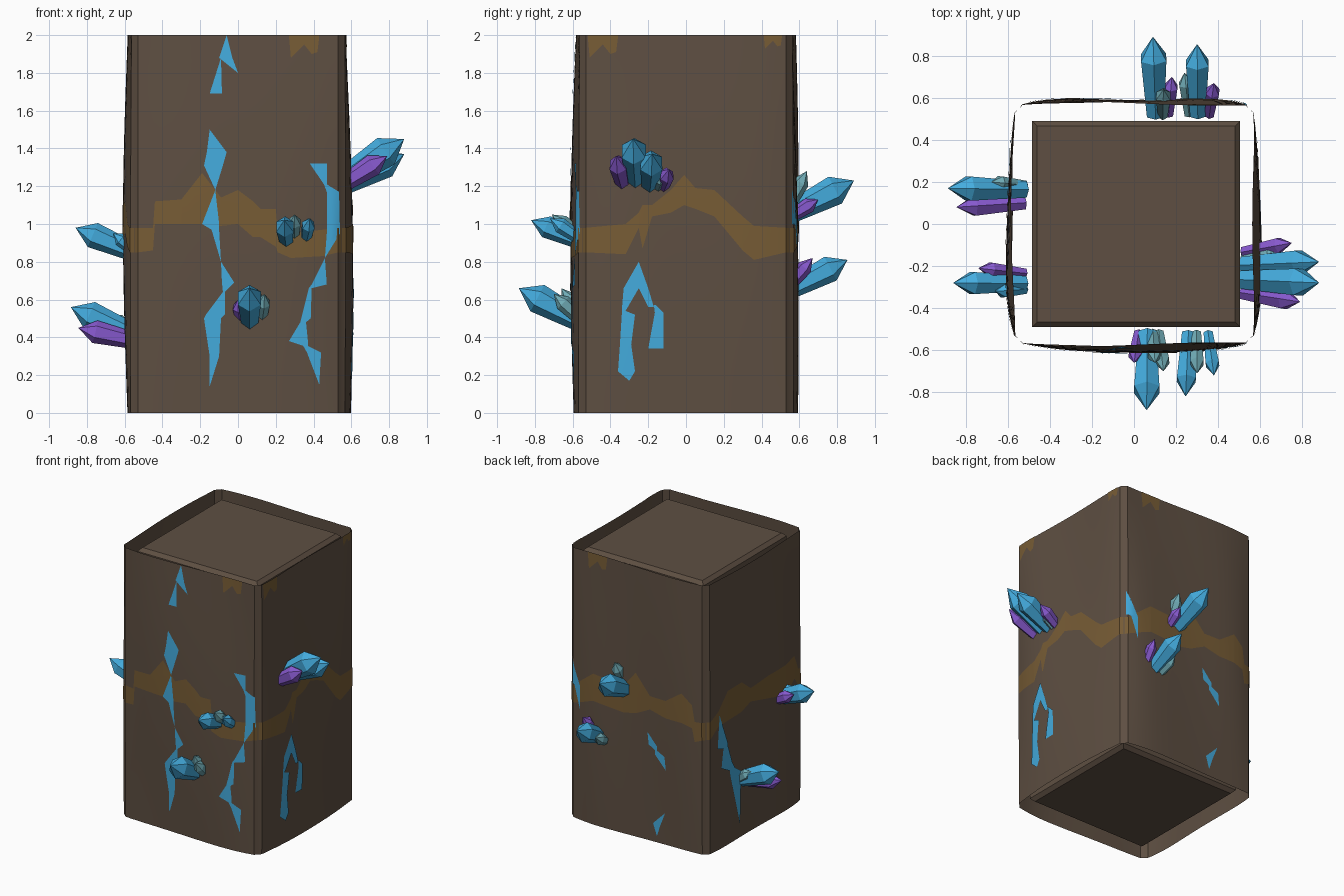
import bpy, bmesh, math
from mathutils import Matrix, Vector

if "Cube" in bpy.data.objects:
    bpy.data.objects.remove(bpy.data.objects["Cube"])


def material(name, red, green, blue):
    def linear(v):
        v /= 255
        return ((v + 0.055) / 1.055) ** 2.4
    colour = (linear(red), linear(green), linear(blue), 1)
    mat = bpy.data.materials.new(name)
    mat.use_nodes = True
    mat.diffuse_color = colour
    mat.node_tree.nodes["Principled BSDF"].inputs["Base Color"].default_value = colour
    return mat


rock = material("brown rock", 94, 79, 66)
ore = material("gold ore", 119, 92, 53)
blue = material("blue crystal", 68, 172, 222)
purple = material("purple crystal", 136, 90, 208)
teal = material("pale teal crystal", 112, 172, 182)

FLAT, CORNER, HEIGHT = 0.53, 0.547, 2.0
SIDES = ("front", "left", "back", "right")
FRONT, LEFT, BACK, RIGHT = range(len(SIDES))


def finish(bm, name, mat, smooth=False):
    mesh = bpy.data.meshes.new(name)
    bm.to_mesh(mesh)
    bm.free()
    mesh.materials.append(mat)
    obj = bpy.data.objects.new(name, mesh)
    bpy.context.collection.objects.link(obj)
    for poly in mesh.polygons:
        poly.use_smooth = smooth
    return obj


def side_point(side, u, z, depth):
    """Point given by position along a side, height and distance outward."""
    return Matrix.Rotation(side * math.pi / 2, 3, 'Z') @ Vector((u, -depth, z))


def wall_point(side, u, z, lift=0.0):
    """Point on the gently bulging wall of one side, with chamfered corners."""
    fade = 1 - min(1, abs(u) / CORNER) ** 4
    bulge = 0.016 + 0.011 * math.sin(4 * u + 1.7 * side + 1.5 * z)
    bulge += 0.02 * math.sin(math.pi * z / HEIGHT) + 0.007 * (1 - z)
    depth = CORNER + (CORNER - FLAT) - max(0, abs(u) - FLAT) + fade * bulge + lift
    return side_point(side, u, z, depth)


# Outer rock shell, open at both ends
bm = bmesh.new()
columns = [-CORNER] + [FLAT * (i / 10 - 1) for i in range(21)]
around = [(side, u) for side in range(len(SIDES)) for u in columns]
rows = [[bm.verts.new(wall_point(side, u, HEIGHT * r / 24)) for side, u in around]
        for r in range(25)]
for low, high in zip(rows, rows[1:]):
    for i in range(len(around)):
        j = (i + 1) % len(around)
        bm.faces.new((low[i], low[j], high[j], high[i]))
shell = finish(bm, "rock_shell", rock, True)
bpy.context.view_layer.objects.active = shell
shell.select_set(True)
bpy.ops.object.shade_smooth_by_angle(angle=math.radians(30))
shell.select_set(False)

# Inner block, bevelled around its top and bottom
bm = bmesh.new()
bmesh.ops.create_cube(bm, size=1, matrix=Matrix.Translation((0.01, 0, 1))
                      @ Matrix.Diagonal((0.99, 0.98, 1.96, 1)))
rims = [e for e in bm.edges if abs(e.verts[0].co.z - e.verts[1].co.z) < 0.1]
bmesh.ops.bevel(bm, geom=rims, offset=0.025, segments=1, affect='EDGES')
finish(bm, "inner_block", rock)


def inlay(name, side, stations, mat, lift, upright=False):
    """Thin painted band that follows a wall; each station is (along, start, end)."""
    bm = bmesh.new()
    for (a, b, c), (d, e, f) in zip(stations, stations[1:]):
        corners = dict.fromkeys([(a, b), (d, e), (d, f), (a, c)])
        face = bm.faces.new([bm.verts.new((w, v, 0) if upright else (v, w, 0))
                             for v, w in corners])
        face.normal_update()
        if face.normal.z < 0:
            face.normal_flip()
    bmesh.ops.triangulate(bm, faces=bm.faces[:])
    bmesh.ops.subdivide_edges(bm, edges=bm.edges[:], cuts=2, use_grid_fill=True)
    for v in bm.verts:
        v.co = wall_point(side, v.co.x, v.co.y, lift)
    finish(bm, f"{SIDES[side]}_{name}", mat, True)


def ore_seam(side, *stations):
    """Seam across a whole side, meeting its neighbours at the corners."""
    ends = [(sign * u, .85, .98) for sign, u in
            ((-1, CORNER), (-1, FLAT), (1, FLAT), (1, CORNER))]
    inlay("ore_seam", side, ends[:2] + list(stations) + ends[2:], ore, 0.003)


def ore_drip(side, centre, size):
    """Two-pronged gold drip hanging from the top rim."""
    prongs = zip((-.8, -.7, 0, .4, .7, .8), (.1, 1.2, .5, 1, .9, .1))
    inlay("ore_drip", side, [(centre + size * du, HEIGHT - size * drop, HEIGHT)
                             for du, drop in prongs], ore, 0.003)


def crack(side, *stations):
    """Chain of shards; each station is (height, left edge, right edge)."""
    inlay("crack_shards", side, stations, blue, 0.006, upright=True)


# Gold ore
ore_seam(FRONT, (-.45, .86, .98), (-.44, 1, 1.12), (-.3, 1, 1.13), (-.19, 1, 1.27),
         (-.09, .99, 1.14), (0, 1, 1.18), (.08, .93, 1.12), (.12, .93, 1.08),
         (.2, .88, 1.08), (.21, .85, .98), (.28, .82, .95), (.45, .83, .97))
ore_seam(LEFT, (-.32, .84, 1), (-.25, .98, 1.06), (-.23, .87, 1.1), (-.18, 1.04, 1.1),
         (-.08, 1.06, 1.18), (-.01, 1.1, 1.26), (.05, 1.08, 1.19), (.15, 1.04, 1.18),
         (.3, .86, 1.04), (.36, .81, .99))
ore_seam(BACK, (-.35, .92, 1.12), (-.1, .9, 1.1), (0, .92, 1.22), (.12, .98, 1.08),
         (.25, .95, 1.08), (.38, .95, 1.17), (.46, .93, 1.1), (.48, .83, .98))
ore_seam(RIGHT, (-.45, .92, 1.03), (-.35, .93, 1.15), (-.2, .94, 1.16), (-.1, .98, 1.08),
         (.1, .93, 1.1), (.3, .88, 1.1), (.42, .95, 1.12), (.48, .88, 1))
for side, centre, size in ((FRONT, .35, .1), (LEFT, -.44, .1), (LEFT, .46, .06),
                           (BACK, -.33, .1)):
    ore_drip(side, centre, size)

# Blue cracks
crack(FRONT, (2, -.06, -.06), (1.88, -.1, -.03), (1.8, 0, 0))
crack(FRONT, (1.88, -.09, -.09), (1.69, -.15, -.085))
crack(FRONT, (1.5, -.15, -.15), (1.38, -.165, -.06), (1.31, -.18, -.08),
      (1.18, -.12, -.12), (1, -.19, -.1), (.97, -.14, -.1), (.8, -.09, -.09),
      (.69, -.085, -.02), (.64, -.08, -.07), (.52, -.17, -.07), (.5, -.18, -.09),
      (.3, -.15, -.1), (.14, -.15, -.15))
crack(FRONT, (1.32, .38, .47), (1.21, .455, .47), (1.17, .47, .535), (.95, .47, .54),
      (.82, .46, .46), (.68, .39, .47), (.66, .375, .39), (.5, .335, .385),
      (.48, .33, .36), (.38, .27, .37), (.355, .345, .37), (.32, .365, .44),
      (.15, .43, .43))
crack(LEFT, (.8, -.25, -.25), (.66, -.33, -.25), (.54, -.34, -.32), (.52, -.34, -.27),
      (.36, -.35, -.29), (.22, -.36, -.27), (.17, -.3, -.3))
crack(LEFT, (.8, -.25, -.25), (.66, -.25, -.2), (.56, -.2, -.17))
crack(LEFT, (.57, -.17, -.16), (.53, -.165, -.12), (.34, -.2, -.12))
crack(BACK, (1.18, -.54, -.54), (1, -.54, -.46), (.99, -.51, -.46), (.83, -.46, -.46))
crack(BACK, (.81, .1, .1), (.72, .11, .18), (.69, .16, .18), (.66, .16, .24),
      (.56, .25, .25))
crack(BACK, (.24, .24, .24), (.14, .14, .2), (.05, .17, .17))
crack(RIGHT, (1, -.44, -.44), (.76, -.46, -.35), (.74, -.4, -.35), (.6, -.42, -.3),
      (.55, -.33, -.27), (.5, -.32, -.2), (.1, -.2, -.2))


def crystal(name, mat, base, tip):
    """Six-sided shaft, deeper than wide, that flares upward and ends in a point."""
    axis = tip - base
    radius = max(0.034, 0.19 * axis.length ** 1.2)
    shaft, point = axis.length * 0.73, axis.length * 0.27
    bm = bmesh.new()
    bmesh.ops.create_cone(bm, cap_ends=True, segments=6, radius1=radius * 0.68, radius2=radius,
                          depth=shaft, matrix=Matrix.Translation((0, 0, shaft / 2)))
    bm.normal_update()
    top = [f for f in bm.faces if f.normal.z > 0.9]
    bmesh.ops.delete(bm, geom=top, context='FACES_ONLY')
    bmesh.ops.create_cone(bm, segments=6, radius1=radius, radius2=0, depth=point,
                          matrix=Matrix.Translation((0, 0, shaft + point / 2)))
    bmesh.ops.remove_doubles(bm, verts=bm.verts[:], dist=0.0005)
    turn = axis.to_track_quat('Z', 'Y').to_matrix().to_4x4()
    bm.transform(Matrix.Translation(base) @ turn @ Matrix.Diagonal((1.05, 1.2, 1, 1)))
    finish(bm, name, mat)


def cluster(name, side, root_u, root_z, *tips):
    """Crystals fanning out of a wall; each tip is (material, along, height, outward)."""
    for number, (mat, u, z, depth) in enumerate(tips):
        base = side_point(side, root_u + 0.7 * (u - root_u),
                          root_z + 0.25 * (z - root_z), 0.52)
        crystal(f"{name}_crystal_{number}", mat, base, side_point(side, u, z, depth))


# Crystal clusters
cluster("front_low", FRONT, .07, .4, (blue, .06, .66, .885), (teal, .14, .63, .7),
        (teal, .1, .66, .66), (purple, 0, .6, .66))
cluster("front_high", FRONT, .29, .85, (blue, .245, 1.02, .82), (blue, .38, 1.03, .72),
        (teal, .3, 1.05, .71))
cluster("left", LEFT, -.23, 1.13, (blue, -.28, 1.45, .88), (blue, -.18, 1.37, .88),
        (purple, -.37, 1.36, .79), (purple, -.09, 1.29, .75), (teal, -.13, 1.27, .7))
cluster("back_high", BACK, -.13, .98, (blue, -.09, 1.23, .89), (purple, -.18, 1.13, .7),
        (teal, -.14, 1.28, .64))
cluster("back_low", BACK, -.31, .58, (blue, -.3, .81, .855), (purple, -.38, .82, .67),
        (teal, -.24, .72, .72))
cluster("right_low", RIGHT, -.15, .35, (blue, -.17, .56, .885), (purple, -.08, .45, .845),
        (teal, -.2, .52, .68))
cluster("right_high", RIGHT, .29, .79, (blue, .28, .98, .86), (blue, .32, .95, .66),
        (purple, .21, .95, .74))
